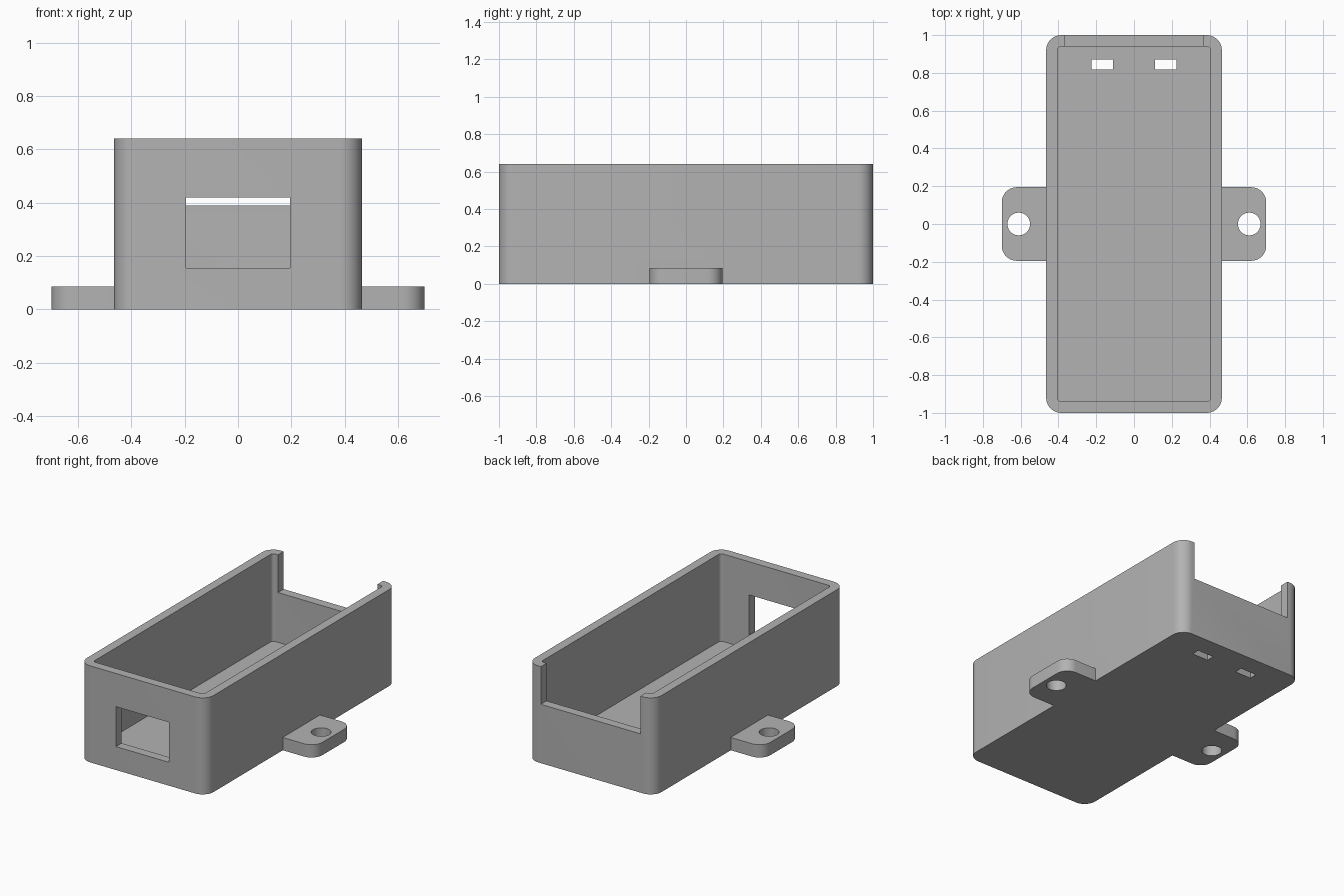
import bpy, bmesh
from math import sin, cos, pi

default = bpy.data.objects.get("Cube")
if default:
    bpy.data.objects.remove(default)

grey = bpy.data.materials.new("light grey plastic")
grey.use_nodes = True
colour = (0.45, 0.45, 0.45, 1)
grey.diffuse_color = colour
grey.node_tree.nodes["Principled BSDF"].inputs["Base Color"].default_value = colour


def prism(name, x, y, z, radius=0, steps=10):
    """Upright block over the ranges x, y, z with rounded vertical corners."""
    outline = []
    for i, (sx, sy) in enumerate([(1, 1), (0, 1), (0, 0), (1, 0)]):
        cx = x[sx] + radius * (1 - 2 * sx)
        cy = y[sy] + radius * (1 - 2 * sy)
        for k in range(steps + 1 if radius else 1):
            a = (i + k / steps) * pi / 2
            outline.append((cx + radius * cos(a), cy + radius * sin(a)))
    bm = bmesh.new()
    base = bm.faces.new([bm.verts.new((px, py, z[0])) for px, py in outline])
    top = bmesh.ops.extrude_face_region(bm, geom=[base])["geom"]
    verts = [v for v in top if isinstance(v, bmesh.types.BMVert)]
    bmesh.ops.translate(bm, verts=verts, vec=(0, 0, z[1] - z[0]))
    bmesh.ops.recalc_face_normals(bm, faces=bm.faces)
    mesh = bpy.data.meshes.new(name)
    bm.to_mesh(mesh)
    bm.free()
    mesh.materials.append(grey)
    obj = bpy.data.objects.new(name, mesh)
    bpy.context.collection.objects.link(obj)
    return obj


def combine(target, tool, operation):
    """Apply a boolean with the tool, then discard the tool."""
    tool.hide_render = True
    mod = target.modifiers.new(operation, "BOOLEAN")
    mod.operation = operation
    mod.solver = "EXACT"
    mod.object = tool
    bpy.context.view_layer.objects.active = target
    bpy.ops.object.modifier_apply(modifier=mod.name)
    bpy.data.objects.remove(tool)


# Outer shell with the mounting ears running through it
case = prism("enclosure", (-0.465, 0.465), (-1, 1), (0, 0.64), 0.08)
ears = prism("mounting_ears", (-0.70, 0.70), (-0.195, 0.195), (0, 0.085), 0.08)
combine(case, ears, "UNION")

# Open cavity, front port window and back wall notch
cutters = [
    prism("cavity", (-0.405, 0.405), (-0.94, 0.94), (0.06, 0.8), 0.02),
    prism("port_window", (-0.195, 0.195), (-1.1, -0.85), (0.155, 0.42)),
    prism("back_notch", (-0.365, 0.365), (0.85, 1.1), (0.39, 0.8)),
]

# Screw holes in the ears and strap slots in the floor
for side in (-1, 1):
    hx, sx = side * 0.61, side * 0.168
    cutters.append(prism("screw_hole", (hx - 0.06, hx + 0.06), (-0.06, 0.06),
                         (-0.1, 0.2), 0.06))
    cutters.append(prism("strap_slot", (sx - 0.058, sx + 0.058), (0.818, 0.87),
                         (-0.1, 0.2)))
for cutter in cutters:
    combine(case, cutter, "DIFFERENCE")

# Smooth the rounded corners, keep the edges crisp
bpy.ops.object.select_all(action="DESELECT")
case.select_set(True)
bpy.context.view_layer.objects.active = case
bpy.ops.object.shade_smooth_by_angle(angle=pi / 6)
